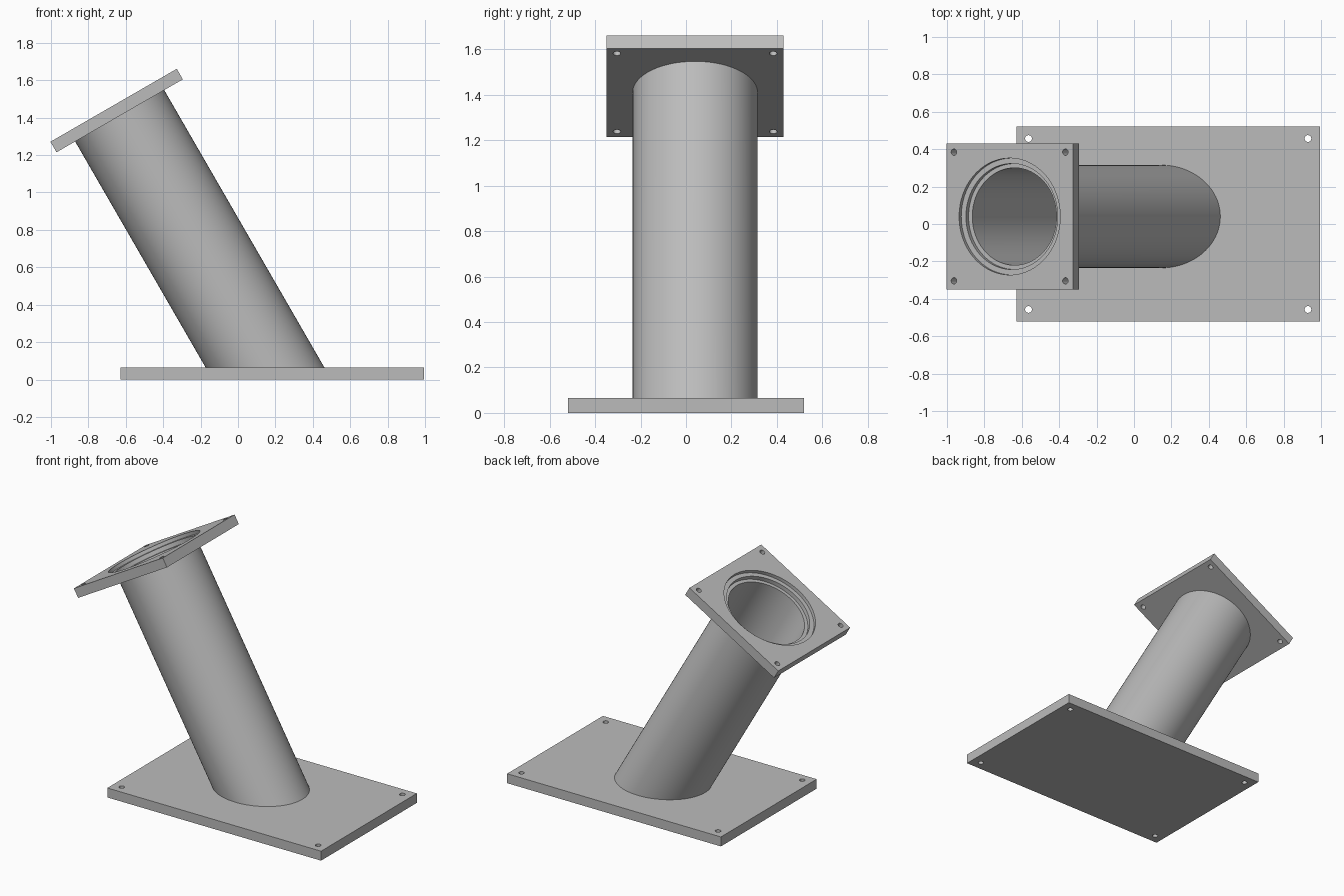
import bpy
import bmesh
from math import radians, tau
from mathutils import Matrix, Vector

cube = bpy.data.objects.get("Cube")
if cube:
    bpy.data.objects.remove(cube, do_unlink=True)

grey = bpy.data.materials.new("plain grey")
grey.use_nodes = True
colour = (0.5, 0.5, 0.5, 1)
grey.diffuse_color = colour
grey.node_tree.nodes["Principled BSDF"].inputs["Base Color"].default_value = colour

T = 0.065  # plate thickness
TILT = Matrix.Translation((-0.6325, 0.04, 1.41)) @ Matrix.Rotation(radians(-30), 4, "Y")


def make(name, bm):
    bmesh.ops.recalc_face_normals(bm, faces=bm.faces)
    mesh = bpy.data.meshes.new(name)
    bm.to_mesh(mesh)
    bm.free()
    mesh.materials.append(grey)
    ob = bpy.data.objects.new(name, mesh)
    bpy.context.collection.objects.link(ob)
    return ob


def add_lathe(bm, profile, steps, centre=(0, 0)):
    """Spin a closed (radius, height) profile into a solid."""
    verts = [bm.verts.new((r, 0, z)) for r, z in profile]
    edges = [bm.edges.new((verts[i - 1], verts[i])) for i in range(len(verts))]
    bmesh.ops.spin(bm, geom=verts + edges, cent=(0, 0, 0), axis=(0, 0, 1),
                   angle=tau, steps=steps, use_merge=True)
    bmesh.ops.remove_doubles(bm, verts=bm.verts, dist=1e-5)
    bmesh.ops.translate(bm, verts=bm.verts, vec=(*centre, 0))


def plate(name, centre, size, holes, radius, bore=None):
    """Rectangular plate with four bolt holes and an optional stepped bore."""
    bm = bmesh.new()
    bmesh.ops.create_cube(bm, size=1)
    bmesh.ops.scale(bm, verts=bm.verts, vec=(*size, T))
    bmesh.ops.translate(bm, verts=bm.verts, vec=(*centre, T / 2))
    ob = make(name, bm)

    cutters = []
    for sx in (-1, 1):
        for sy in (-1, 1):
            bm = bmesh.new()
            bmesh.ops.create_cone(bm, cap_ends=True, segments=24, radius1=radius,
                                  radius2=radius, depth=4 * T)
            spot = (centre[0] + sx * holes[0], centre[1] + sy * holes[1], 0)
            bmesh.ops.translate(bm, verts=bm.verts, vec=spot)
            cutters.append(make("hole_cutter", bm))
    if bore:
        bm = bmesh.new()
        add_lathe(bm, bore, 96)
        cutters.append(make("bore_cutter", bm))

    bpy.context.view_layer.objects.active = ob
    for cutter in cutters:
        cutter.hide_render = True
        mod = ob.modifiers.new("cut", "BOOLEAN")
        mod.operation = "DIFFERENCE"
        mod.solver = "EXACT"
        mod.object = cutter
        bpy.ops.object.modifier_apply(modifier=mod.name)
        bpy.data.objects.remove(cutter, do_unlink=True)
    return ob


# Base plate on the ground
base = plate("base_plate", (0.183, 0), (1.625, 1.04), (0.747, 0.457), 0.018)

# Tilted flange with a stepped seat around the opening
seat = [(0, -0.05), (0.26, -0.05), (0.26, 0.014), (0.283, 0.014),
        (0.283, 0.042), (0.312, 0.042), (0.312, 0.1), (0, 0.1)]
flange = plate("top_flange", (0, 0), (0.78, 0.78), (0.344, 0.344), 0.017, seat)
flange.data.transform(TILT)

# Leaning tube, cut level just inside the base plate
bm = bmesh.new()
add_lathe(bm, [(0.26, -1.9), (0.275, -1.9), (0.275, 0), (0.26, 0)], 96)
bmesh.ops.transform(bm, matrix=TILT, verts=bm.verts)
bmesh.ops.bisect_plane(bm, geom=bm.verts[:] + bm.edges[:] + bm.faces[:],
                       plane_co=Vector((0, 0, T - 0.01)), plane_no=(0, 0, 1),
                       clear_inner=True)
tube = make("leaning_tube", bm)

# Smooth the round walls, keep the plate edges sharp
for ob in (base, flange, tube):
    bpy.ops.object.select_all(action="DESELECT")
    ob.select_set(True)
    bpy.context.view_layer.objects.active = ob
    bpy.ops.object.shade_smooth_by_angle(angle=radians(30))
